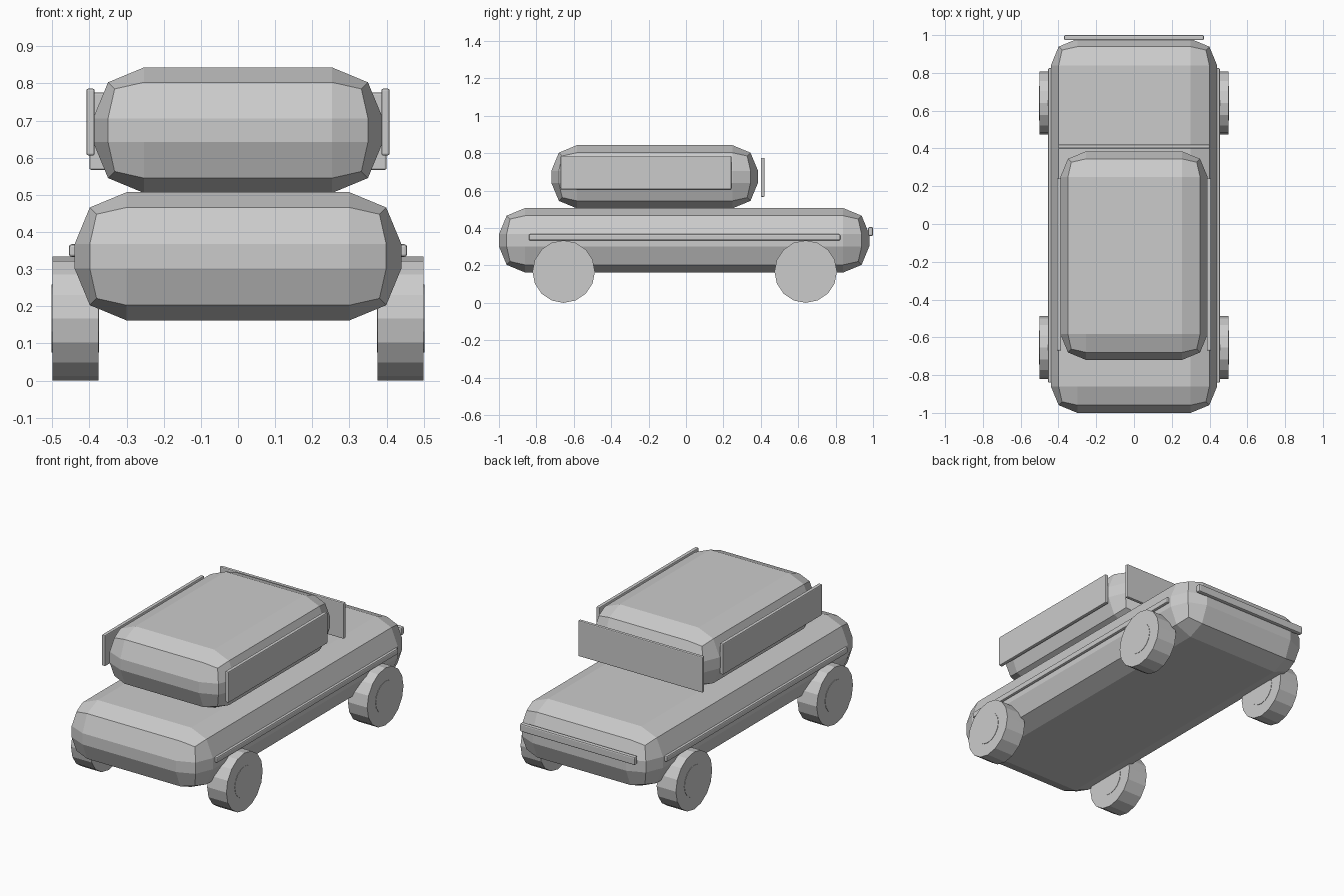
import bpy
from math import pi

cube = bpy.data.objects.get("Cube")
if cube:
    bpy.data.objects.remove(cube, do_unlink=True)

# Single clay colour
GREY = (0.6, 0.6, 0.6, 1)
grey = bpy.data.materials.new("light_grey")
grey.use_nodes = True
grey.diffuse_color = GREY
grey.node_tree.nodes["Principled BSDF"].inputs["Base Color"].default_value = GREY


def finish(obj, name):
    obj.name = name
    obj.data.materials.append(grey)
    return obj


def box(name, x, y, z, bevel, segments):
    """Bevelled box given its (min, max) extent on each axis."""
    spans = (x, y, z)
    bpy.ops.mesh.primitive_cube_add(size=1, location=[(a + b) / 2 for a, b in spans])
    obj = finish(bpy.context.object, name)
    obj.scale = [b - a for a, b in spans]
    bpy.ops.object.transform_apply(location=False, rotation=False, scale=True)
    mod = obj.modifiers.new("rounded_edges", "BEVEL")
    mod.width = bevel
    mod.segments = segments
    return obj


def disc(name, x, y, z, radius, depth, sides):
    """Cylinder with its axis along x and a corner pointing down."""
    bpy.ops.mesh.primitive_cylinder_add(vertices=sides, radius=radius, depth=depth,
                                        location=(x, y, z), rotation=(0, pi / 2, 0))
    return finish(bpy.context.object, name)


# Body and cabin
box("body", (-0.44, 0.44), (-1, 0.98), (0.162, 0.507), 0.14, 2)
box("cabin", (-0.39, 0.39), (-0.72, 0.385), (0.505, 0.843), 0.137, 2)

# Rear window and bumper
box("rear_window", (-0.4, 0.4), (0.4, 0.42), (0.567, 0.775), 0.005, 2)
box("rear_bumper", (-0.37, 0.37), (0.973, 1), (0.358, 0.405), 0.007, 2)

# Parts on both sides
for side, s in (("left", 1), ("right", -1)):
    box(side + "_window", sorted((s * 0.386, s * 0.408)), (-0.67, 0.242),
        (0.606, 0.786), 0.005, 2)
    box(side + "_trim", sorted((s * 0.43, s * 0.455)), (-0.84, 0.825),
        (0.333, 0.367), 0.007, 2)
    for end, y in (("front", -0.654), ("rear", 0.64)):
        disc(f"{end}_{side}_wheel", s * 0.438, y, 0.167, 0.167, 0.124, 16)
        disc(f"{end}_{side}_hub", s * 0.438, y, 0.167, 0.091, 0.128, 16)
